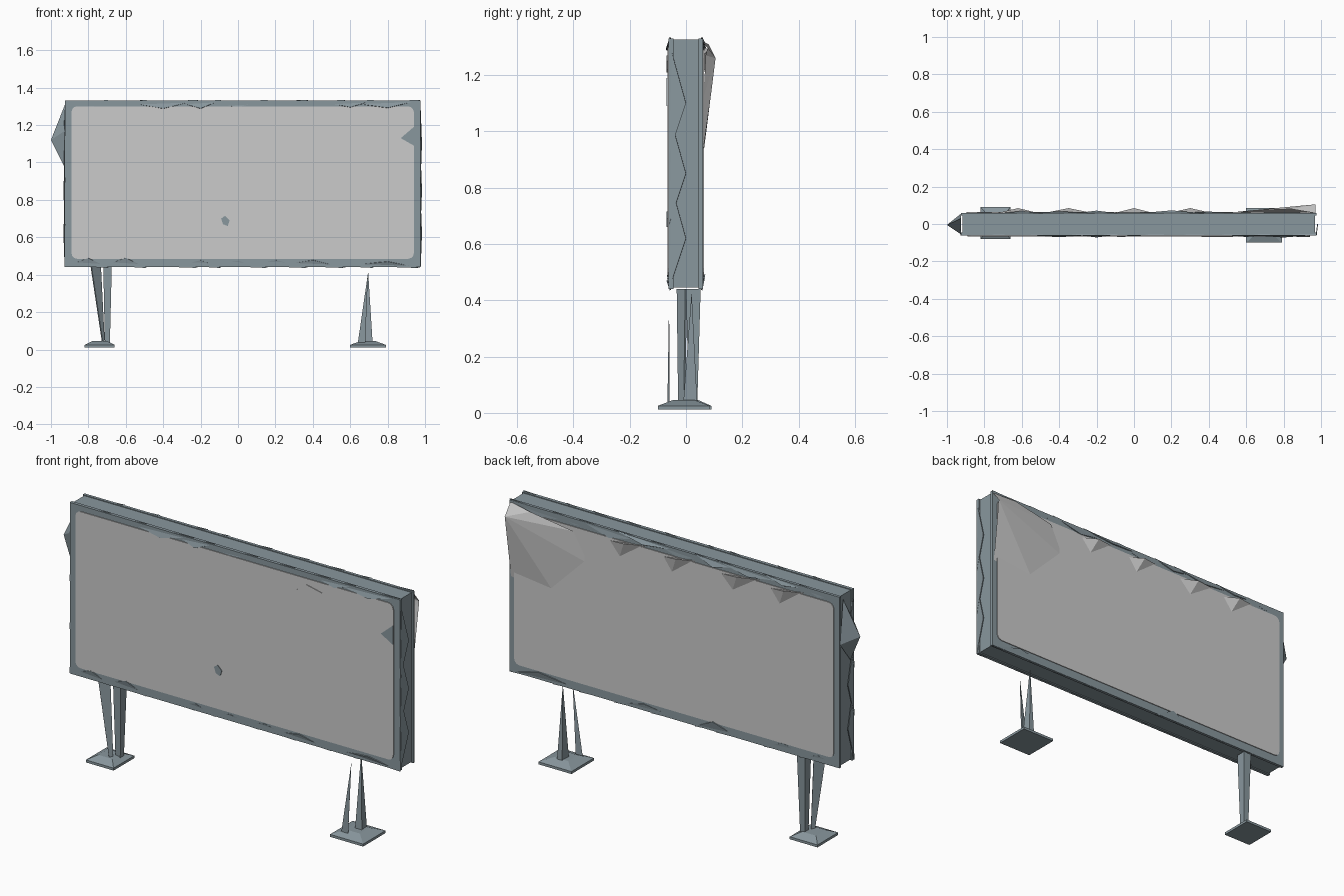
import bpy, bmesh, random
from mathutils import Vector

random.seed(4)
cube = bpy.data.objects.get("Cube")
if cube:
    bpy.data.objects.remove(cube)


def material(name, rgb):
    m = bpy.data.materials.new(name)
    m.use_nodes = True
    m.diffuse_color = (*rgb, 1)
    m.node_tree.nodes["Principled BSDF"].inputs["Base Color"].default_value = (*rgb, 1)
    return m


STEEL = material("blue grey steel", (0.25, 0.31, 0.34))
BOARD = material("pale grey board", (0.6, 0.6, 0.6))


def add(name, bm, mat):
    mesh = bpy.data.meshes.new(name)
    bm.to_mesh(mesh)
    bm.free()
    mesh.materials.append(mat)
    obj = bpy.data.objects.new(name, mesh)
    bpy.context.collection.objects.link(obj)
    return obj


def box(name, lo, hi, mat=STEEL):
    bm = bmesh.new()
    bmesh.ops.create_cube(bm, size=1)
    lo, hi = Vector(lo), Vector(hi)
    for v in bm.verts:
        v.co = (lo + hi) / 2 + v.co * (hi - lo)
    return add(name, bm, mat)


def hull(name, points, mat=STEEL):
    bm = bmesh.new()
    for p in points:
        bm.verts.new(p)
    bmesh.ops.convex_hull(bm, input=bm.verts[:])
    return add(name, bm, mat)


def sheet(name, points, mat=STEEL, thick=0.004):
    """Thin polygon plate, centred on its outline."""
    bm = bmesh.new()
    bm.faces.new([bm.verts.new(p) for p in points])
    obj = add(name, bm, mat)
    mod = obj.modifiers.new("thickness", "SOLIDIFY")
    mod.thickness, mod.offset = thick, 0
    return obj


def rounded_panel(name, x0, x1, z0, z1, y, radius):
    bm = bmesh.new()
    corners = [(x0, z0), (x1, z0), (x1, z1), (x0, z1)]
    bm.faces.new([bm.verts.new((x, y, z)) for x, z in corners])
    bmesh.ops.bevel(bm, geom=bm.verts[:], offset=radius, segments=3,
                    profile=0.5, affect="VERTICES")
    obj = add(name, bm, BOARD)
    mod = obj.modifiers.new("thickness", "SOLIDIFY")
    mod.thickness, mod.offset = 0.006, 0
    return obj


# Sign cabinet with a slightly wider rim at the front and back
L, R, B, T = -0.925, 0.975, 0.44, 1.33
box("cabinet", (L + 0.008, -0.05, B + 0.005), (R - 0.008, 0.05, T - 0.004))
box("front_rim", (L, -0.062, B), (R, -0.045, T))
box("back_rim", (L, 0.045, B), (R, 0.06, T))

# Display boards
rounded_panel("front_board", -0.89, 0.94, 0.485, 1.3, -0.063, 0.03)
rounded_panel("back_board", -0.895, 0.945, 0.485, 1.29, 0.061, 0.03)

# Lifted corner of the back board, folded out from a single peak
peak = (0.97, 0.105, 1.26)
rim = [(0.965, 0.058, 0.92), (0.72, 0.062, 0.92), (0.52, 0.062, 1.12),
       (0.6, 0.07, 1.27), (0.84, 0.08, 1.31), (0.97, 0.058, 1.32)]
bm = bmesh.new()
tip, *ring = [bm.verts.new(p) for p in [peak] + rim]
for a, b in zip(ring, ring[1:]):
    bm.faces.new((tip, a, b))
add("lifted_board_corner", bm, BOARD)

# Loose flaps under the upper edge of the back board
for i, x in enumerate((0.3, 0.0, -0.35, -0.62)):
    w = random.uniform(0.1, 0.18)
    hull(f"board_flap_{i}", [(x - w, 0.058, 1.3), (x + w, 0.058, 1.27),
                             (x, 0.085, 1.29), (x + 0.04, 0.062, 1.2)], BOARD)

# Bent metal on the right edge
hull("bent_side", [(-1.0, -0.005, 1.12), (L, -0.055, 1.17), (L, 0.055, 1.08),
                   (L, 0.03, 1.31), (L, -0.03, 0.97)])

# Torn splinters along the cabinet edges
for i in range(9):
    x = -0.8 + i * 0.2
    w = random.uniform(0.1, 0.22)
    x0, x1 = max(x - w, L), min(x + w, R)
    for side in (-1, 1):
        y = side * 0.056
        sheet(f"top_splinter_{i}_{side}", [(x0, y, T - 0.01), (x1, y, T + 0.004),
              (x, y + side * random.uniform(0, 0.015), T - random.uniform(0.02, 0.045))])
        sheet(f"bottom_splinter_{i}_{side}", [(x0, y, B + 0.01), (x1, y, B - 0.004),
              (x, y + side * random.uniform(0, 0.012), B + random.uniform(0.03, 0.055))])
for i, z in enumerate((0.62, 0.85, 1.1)):
    for x in (L, R):
        sheet(f"side_splinter_{i}", [(x, -0.06, z - 0.18), (x, -0.05, z + 0.18),
              (x * 1.007, 0.0, z)])

# Dents and chips on the front board
Y = -0.067
sheet("chip_upper", [(0.36, Y, 1.21), (0.47, Y, 1.22), (0.53, Y, 1.25), (0.44, Y, 1.27)], BOARD)
sheet("chip_edge", [(0.87, Y, 1.13), (0.94, Y, 1.09), (0.94, Y, 1.19)])
sheet("chip_spot", [(-0.09, Y, 0.7), (-0.08, Y, 0.67), (-0.055, Y, 0.66),
                    (-0.045, Y, 0.69), (-0.07, Y, 0.715)])

# Right leg: a tapering blade and a slim post
sheet("right_leg_blade", [(-0.785, -0.03, B), (-0.735, -0.0, B), (-0.715, -0.005, 0.04),
                          (-0.725, -0.025, 0.04)], thick=0.008)
hull("right_leg_post", [(x, y, z) for x0, x1, y0, y1, z in
                        ((-0.72, -0.675, 0.0, 0.052, B), (-0.712, -0.685, 0.01, 0.04, 0.03))
                        for x in (x0, x1) for y in (y0, y1)])

# Left leg: two spikes rising from the foot
hull("left_leg_front", [(0.695, -0.06, 0.41), (0.64, -0.066, 0.03),
                        (0.68, -0.066, 0.03), (0.675, -0.058, 0.03)])
hull("left_leg_back", [(0.695, 0.02, 0.43), (0.68, -0.01, 0.03),
                       (0.72, -0.01, 0.03), (0.715, 0.04, 0.03), (0.685, 0.04, 0.03)])


# Feet: low, flattened pyramids
def foot(name, x0, x1, y0, y1):
    cx, cy = (x0 + x1) / 2, (y0 + y1) / 2
    base = [(x, y, 0.012) for x in (x0, x1) for y in (y0, y1)]
    edge = [(x, y, 0.025) for x in (x0, x1) for y in (y0, y1)]
    top = [(cx + sx * 0.04, cy + sy * 0.04, 0.045) for sx in (-1, 1) for sy in (-1, 1)]
    hull(name, base + edge + top)


foot("left_foot", 0.6, 0.79, -0.1, 0.085)
foot("right_foot", -0.82, -0.66, -0.08, 0.09)
